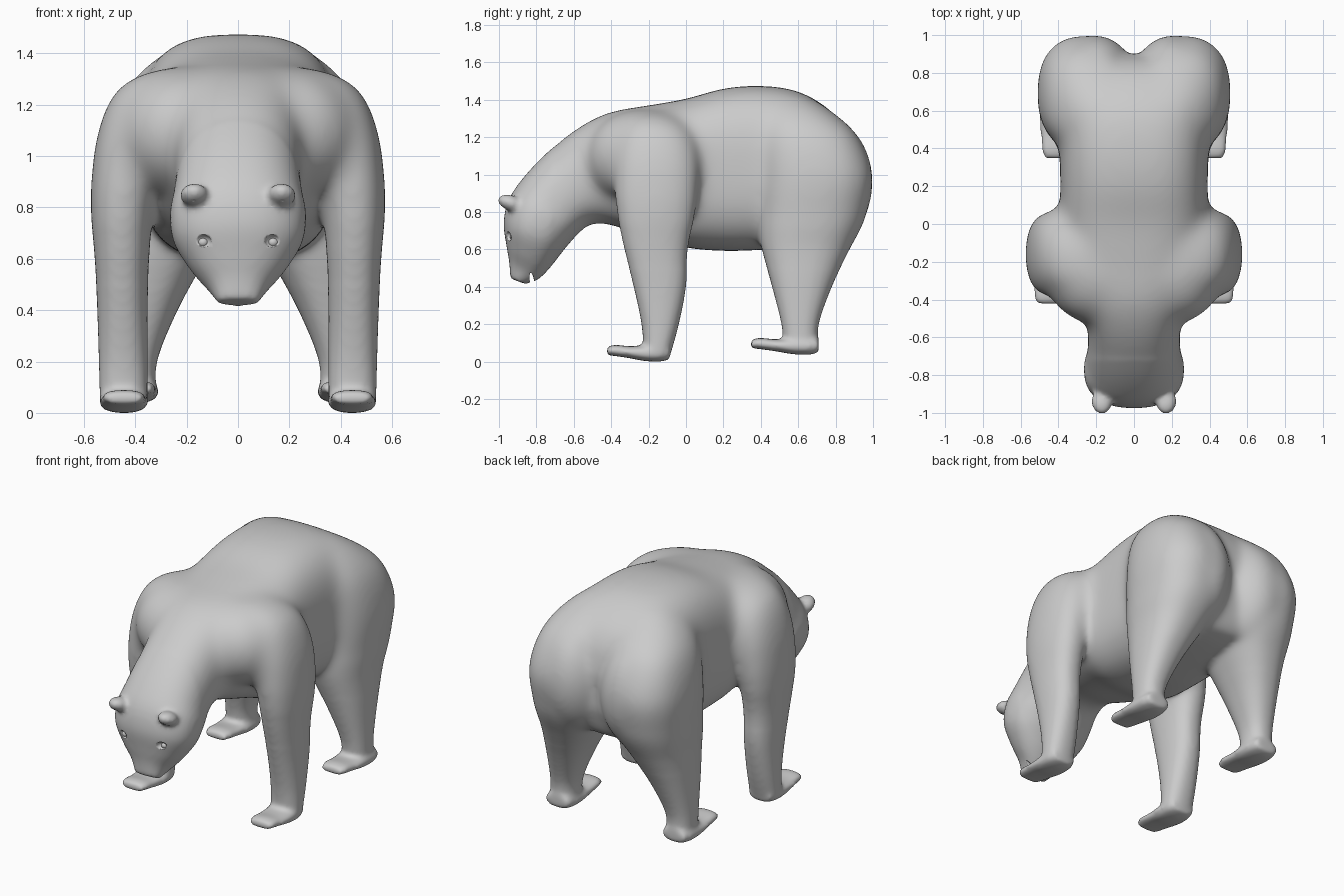
import bpy, bmesh, math
from mathutils import Vector, Matrix

if "Cube" in bpy.data.objects:
    bpy.data.objects.remove(bpy.data.objects["Cube"])


def smooth_rows(rows, n=6):
    # Catmull-Rom interpolation of section parameters
    out = []
    for i in range(len(rows) - 1):
        p = [rows[max(0, min(len(rows) - 1, i + k))] for k in (-1, 0, 1, 2)]
        for j in range(n):
            t = j / n
            out.append([0.5 * (2 * b + (c - a) * t + (2 * a - 5 * b + 4 * c - d) * t * t
                               + (3 * b - a - 3 * c + d) * t ** 3) for a, b, c, d in zip(*p)])
    out.append(list(rows[-1]))
    return out


def loft(bm, rows, frame, n=64):
    # frame(row) gives centre, two half-axes and power of a superellipse section
    rings = []
    for row in smooth_rows(rows):
        c, a, b, power = frame(row)
        c, a, b = Vector(c), Vector(a), Vector(b)
        ring = []
        for k in range(n):
            t = 2 * math.pi * k / n
            u, v = (math.copysign(abs(f) ** (2 / power), f) for f in (math.cos(t), math.sin(t)))
            ring.append(bm.verts.new(c + a * u + b * v))
        rings.append(ring)
    faces = [bm.faces.new(rings[0]), bm.faces.new(rings[-1][::-1])]
    for r, s in zip(rings, rings[1:]):
        for k in range(n):
            faces.append(bm.faces.new((r[k], s[k], s[(k + 1) % n], r[(k + 1) % n])))
    bmesh.ops.recalc_face_normals(bm, faces=faces)


def ball(bm, loc, size, tilt=0):
    m = Matrix.Translation(loc) @ Matrix.Rotation(tilt, 4, 'X') @ Matrix.Diagonal((*size, 1))
    bmesh.ops.create_uvsphere(bm, u_segments=32, v_segments=20, radius=1, matrix=m)


def finish(bm, name):
    me = bpy.data.meshes.new(name)
    bm.to_mesh(me)
    bm.free()
    me.polygons.foreach_set("use_smooth", [True] * len(me.polygons))
    ob = bpy.data.objects.new(name, me)
    bpy.context.collection.objects.link(ob)
    return ob


# Torso, neck and head: top y, top z, bottom y, bottom z, half width
SPINE = [(-.94, .445, -.86, .415, .08), (-.945, .53, -.79, .44, .115),
         (-.96, .62, -.72, .51, .185), (-.975, .74, -.65, .60, .25),
         (-.95, .86, -.58, .68, .265), (-.88, .97, -.52, .73, .25),
         (-.76, 1.10, -.46, .74, .245), (-.60, 1.235, -.40, .73, .255),
         (-.42, 1.33, -.30, .70, .31), (-.20, 1.37, -.15, .66, .37),
         (0, 1.405, 0, .61, .39), (.2, 1.46, .2, .592, .39),
         (.4, 1.475, .4, .597, .395), (.6, 1.445, .6, .61, .40),
         (.77, 1.345, .74, .63, .35), (.86, 1.22, .83, .67, .28),
         (.90, 1.07, .89, .83, .18)]
# Legs: z, centre x, centre y, radius x, radius y
FRONT_LEG = [(.03, .445, -.155, .093, .07), (.2, .447, -.138, .095, .10),
             (.4, .45, -.14, .098, .14), (.6, .452, -.16, .106, .17),
             (.8, .45, -.16, .124, .213), (1.0, .422, -.158, .142, .23),
             (1.15, .36, -.16, .17, .225), (1.25, .28, -.17, .20, .20),
             (1.31, .19, -.19, .21, .16), (1.345, .13, -.20, .15, .11)]
HIND_LEG = [(.07, .40, .615, .085, .095), (.2, .40, .61, .085, .10),
            (.4, .36, .62, .125, .16), (.6, .305, .64, .18, .235),
            (.7, .28, .658, .215, .272), (.8, .265, .675, .237, .292),
            (1.0, .257, .69, .255, .305), (1.2, .235, .65, .235, .27),
            (1.33, .19, .59, .19, .20), (1.42, .13, .54, .13, .11)]
# Foot: y from heel, centre z, radius x, radius z
FOOT = [(0, .05, .075, .04), (-.05, .045, .092, .045), (-.13, .045, .095, .042),
        (-.21, .05, .09, .032), (-.29, .06, .083, .03), (-.33, .055, .07, .022)]


def spine_frame(r):
    mid = (r[0] + r[2]) / 2
    return ((0, mid, (r[1] + r[3]) / 2), (r[4], 0, 0), (0, (r[0] - r[2]) / 2, (r[1] - r[3]) / 2),
            2.9 if mid > 0 else max(2.3, 2.9 + mid))


bm = bmesh.new()
loft(bm, SPINE, spine_frame)
for s in (-1, 1):
    for leg in (FRONT_LEG, HIND_LEG):
        loft(bm, leg, lambda r: ((s * r[1], r[2], r[0]), (r[3], 0, 0), (0, r[4], 0), 2.35))
    for x, y, z, k in ((.445, -.09, 0, 1.01), (.405, .71, .037, 1.1)):
        loft(bm, FOOT, lambda r: ((s * x, y + k * r[0], z + r[1]), (r[2], 0, 0), (0, 0, r[3]), 2.4))
    ball(bm, (s * .21, -.27, 1.09), (.26, .26, .25))              # shoulder front
    ball(bm, (s * .205, .71, .96), (.23, .29, .36))               # buttock
    ball(bm, (s * .17, -.938, .848), (.056, .072, .042), -.35)    # ear
shell = finish(bm, "bear_parts")

# Fuse the parts into one skin
rem = shell.modifiers.new("fuse", 'REMESH')
rem.mode, rem.voxel_size = 'VOXEL', .013
bpy.context.view_layer.update()
dg = bpy.context.evaluated_depsgraph_get()
bm = bmesh.new()
bm.from_object(shell, dg)
bpy.data.objects.remove(shell)

# Melt shoulders, hips and belly together in fading zones: lowest z, back y, passes
for low, back, count in ((.9, .78, 25), (.75, .84, 20), (.65, 2, 12), (.5, 2, 8), (-1, 2, 5)):
    front = -.72 if low > 0 else -2
    verts = [v for v in bm.verts if v.co.z > low and front < v.co.y < back]
    for _ in range(count):
        bmesh.ops.smooth_vert(bm, verts=verts, factor=.5,
                              use_axis_x=True, use_axis_y=True, use_axis_z=True)
body = finish(bm, "bear_body")

# Hollows: ears, shallow eye sockets and mouth slit
bm = bmesh.new()
for s in (-1, 1):
    ball(bm, (s * .175, -1.0, .812), (.03, .03, .022))
    ball(bm, (s * .138, -.962, .668), (.034, .036, .028))
ball(bm, (0, -.825, .44), (.2, .012, .042), .15)
cutter = finish(bm, "hollow_cutter")
cutter.hide_render = True
cutter.display_type = 'WIRE'
cut = body.modifiers.new("hollows", 'BOOLEAN')
cut.operation, cut.object = 'DIFFERENCE', cutter

# Eyes
for s, side in ((-1, "left"), (1, "right")):
    bm = bmesh.new()
    ball(bm, (s * .136, -.922, .664), (.02, .018, .018))
    finish(bm, "eye_" + side)
